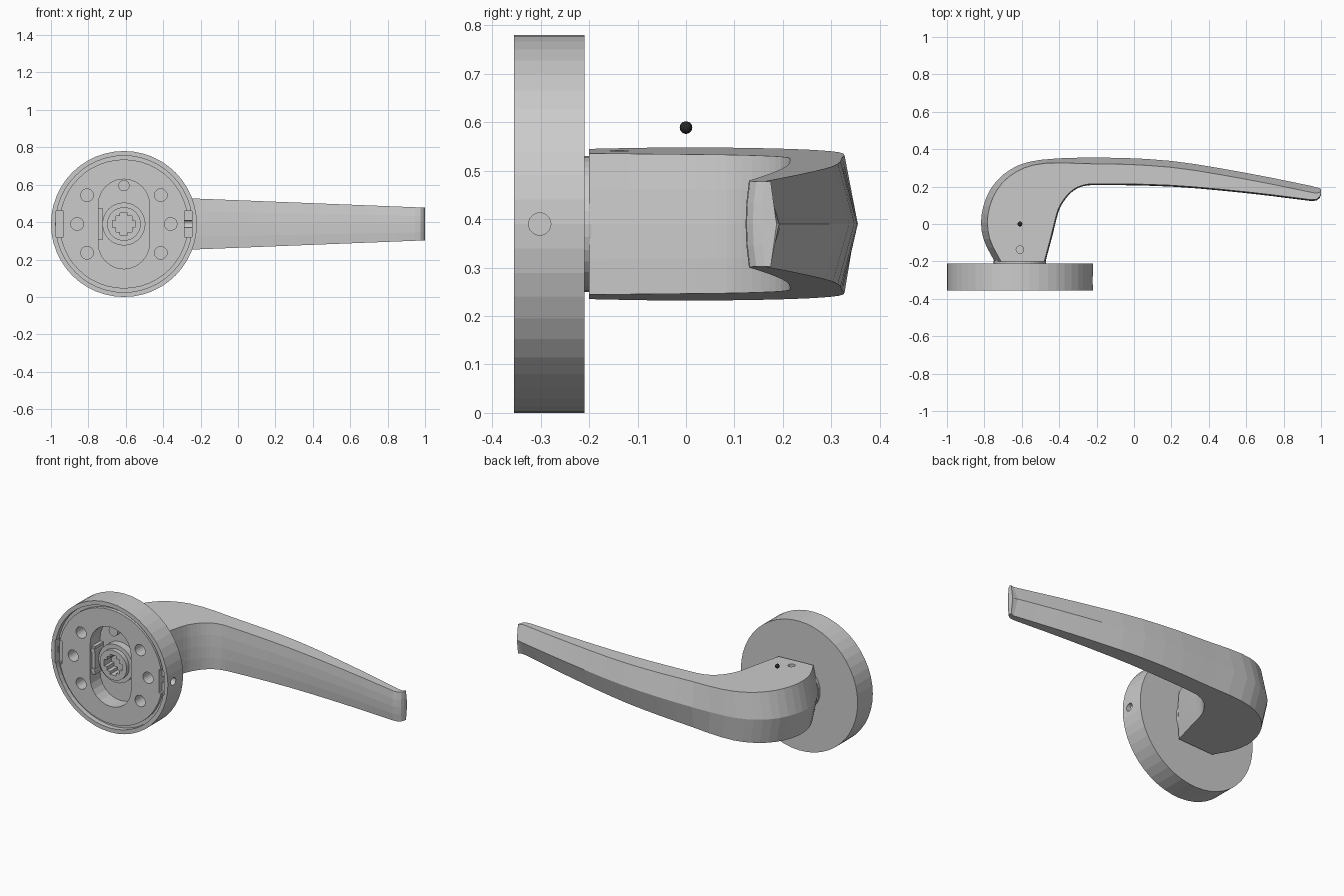
import bpy, bmesh, math
from mathutils import Vector, Matrix

if "Cube" in bpy.data.objects:
    bpy.data.objects.remove(bpy.data.objects["Cube"])

CX, CZ = -0.61, 0.39   # axis of the rose plate


def make(name, bm):
    bmesh.ops.recalc_face_normals(bm, faces=bm.faces)
    me = bpy.data.meshes.new(name)
    bm.to_mesh(me)
    bm.free()
    ob = bpy.data.objects.new(name, me)
    bpy.context.collection.objects.link(ob)
    return ob


def cyl(name, a, b, r, seg=24):
    a, b = Vector(a), Vector(b)
    bm = bmesh.new()
    rot = (b - a).to_track_quat('Z', 'Y').to_matrix().to_4x4()
    bmesh.ops.create_cone(bm, cap_ends=True, segments=seg, radius1=r, radius2=r,
                          depth=(b - a).length,
                          matrix=Matrix.Translation((a + b) / 2) @ rot)
    return make(name, bm)


def box(name, c, s):
    bm = bmesh.new()
    bmesh.ops.create_cube(bm, size=1,
                          matrix=Matrix.Translation(c) @ Matrix.Diagonal((*s, 1)))
    return make(name, bm)


def lathe(name, profile, seg):
    # closed (radius, y) profile spun round the rose axis
    bm = bmesh.new()
    rings = []
    for r, y in profile:
        if r == 0:
            rings.append([bm.verts.new((CX, y, CZ))] * seg)
        else:
            rings.append([bm.verts.new((CX + r * math.cos(2 * math.pi * i / seg), y,
                                        CZ + r * math.sin(2 * math.pi * i / seg)))
                          for i in range(seg)])
    for A, B in zip(rings, rings[1:]):
        for i in range(seg):
            j = (i + 1) % seg
            bm.faces.new(list(dict.fromkeys((A[i], A[j], B[j], B[i]))))
    return make(name, bm)


def stadium(name, w, h, y0, y1):
    # upright slot with rounded ends
    bm = bmesh.new()
    pts = []
    for k in range(2):
        for i in range(13):
            a = math.pi * (k + i / 12)
            pts.append((CX + w * math.cos(a), CZ + (h - w) * (1 - 2 * k) + w * math.sin(a)))
    lo = [bm.verts.new((x, y0, z)) for x, z in pts]
    f = bm.faces.new(lo)
    ex = bmesh.ops.extrude_face_region(bm, geom=[f])
    bmesh.ops.translate(bm, vec=(0, y1 - y0, 0),
                        verts=[v for v in ex['geom'] if isinstance(v, bmesh.types.BMVert)])
    return make(name, bm)


def cut(ob, cutter):
    cutter.hide_render = True
    m = ob.modifiers.new("cut", 'BOOLEAN')
    m.operation, m.solver, m.object = 'DIFFERENCE', 'EXACT', cutter
    bpy.context.view_layer.objects.active = ob
    bpy.ops.object.modifier_apply(modifier=m.name)
    bpy.data.objects.remove(cutter)


# rose plate with lip and groove on its wall side
rose = lathe("rose_plate", [(0, -.21), (.39, -.21), (.39, -.355), (.365, -.355), (.365, -.325),
                            (.345, -.325), (.345, -.345), (0, -.345)], 48)
cut(rose, stadium("slot", .137, .24, -.4, -.25))
for s in (-1, 1):
    for deg in (-38, 0, 38):
        x = CX + s * .25 * math.cos(math.radians(deg))
        z = CZ + .25 * math.sin(math.radians(deg))
        cut(rose, cyl("screw_hole", (x, -.4, z), (x, -.25, z), .034, 20))
    cut(rose, box("notch", (CX + s * .343, -.36, CZ), (.04, .09, .14)))
cut(rose, cyl("grub_hole", (CX + .32, -.302, CZ), (CX + .45, -.302, CZ), .023))

# stepped spindle collar with a cross-shaped bore
collar = lathe("spindle_collar", [(0, -.24), (.115, -.24), (.115, -.295), (.09, -.295),
                                  (.09, -.32), (0, -.32)], 32)
cut(collar, box("bore_square", (CX, -.31, CZ), (.085, .12, .085)))
cut(collar, box("bore_slot", (CX, -.31, CZ), (.12, .12, .04)))
cut(collar, box("bore_slot", (CX, -.31, CZ), (.04, .12, .12)))

# spring clip and stop pin inside the slot
box("spring_clip", (CX - .125, -.29, CZ), (.02, .08, .17))
for s in (-1, 1):
    cyl("clip_pin", (CX - .125, -.335, CZ + s * .06), (CX - .125, -.25, CZ + s * .06), .013, 12)
cyl("stop_pin", (CX, -.32, CZ + .205), (CX, -.24, CZ + .205), .03, 20)

# neck between rose and lever
cyl("neck", (CX, -.215, CZ), (CX, -.195, CZ), .14, 32)

# lever: stations of inner (x, y) and outer ridge (x, y), seen from above
ST = [(-.48, -.2, -.745, -.2), (-.445, -.07, -.805, -.08), (-.412, .06, -.815, .05),
      (-.385, .118, -.765, .19), (-.34, .172, -.66, .292), (-.28, .205, -.5, .343),
      (-.18, .215, -.17, .355), (.2, .207, .2, .337), (.6, .172, .6, .273),
      (.945, .13, .945, .204)]
TIP = [(.975, .132, .972, .197), (.992, .145, .99, .192), (1, .163, 1, .187)]


def spline(P, n):
    out = []
    for i in range(len(P) - 1):
        q = [Vector(P[max(0, min(len(P) - 1, i + k))]) for k in (-1, 0, 1, 2)]
        for k in range(n):
            t = k / n
            out.append(q[1] + .5 * t * (q[2] - q[0] + t * (2 * q[0] - 5 * q[1] + 4 * q[2] - q[3]
                       + t * (3 * q[1] - q[0] - 3 * q[2] + q[3]))))
    return out + [Vector(P[-1])]


def half(x):
    return .127 - .0395 * x


bm = bmesh.new()
rings = []
for s in spline(ST, 3) + [Vector(p) for p in TIP]:
    a, b = Vector(s[:2]), Vector(s[2:])
    d = (b - a).normalized()
    e = b - d * min(.034, .5 * (b - a).length)
    ring = []
    for t in (-1, -.5, 0, .5, 1):
        p = a - d * .007 * (1 - t * t)
        ring.append((p.x, p.y, CZ + t * half(a.x)))
    ring += [(e.x, e.y, CZ + half(e.x)), (b.x, b.y, CZ), (e.x, e.y, CZ - half(e.x))]
    rings.append([bm.verts.new(p) for p in ring])
for A, B in zip(rings, rings[1:]):
    for i in range(8):
        j = (i + 1) % 8
        bm.faces.new((A[i], A[j], B[j], B[i]))
bm.faces.new(rings[0])
bm.faces.new(rings[-1])
lever = make("lever", bm)
cut(lever, cyl("set_screw_hole", (CX, -.137, .49), (CX, -.137, .6), .02, 20))

# small dark ball floating above the hub
bm = bmesh.new()
bmesh.ops.create_uvsphere(bm, u_segments=20, v_segments=12, radius=.013,
                          matrix=Matrix.Translation((CX, 0, .589)))
ball = make("marker_ball", bm)
dark = bpy.data.materials.new("dark")
dark.diffuse_color = (.02, .02, .02, 1)
dark.use_nodes = True
dark.node_tree.nodes["Principled BSDF"].inputs["Base Color"].default_value = dark.diffuse_color
ball.data.materials.append(dark)
